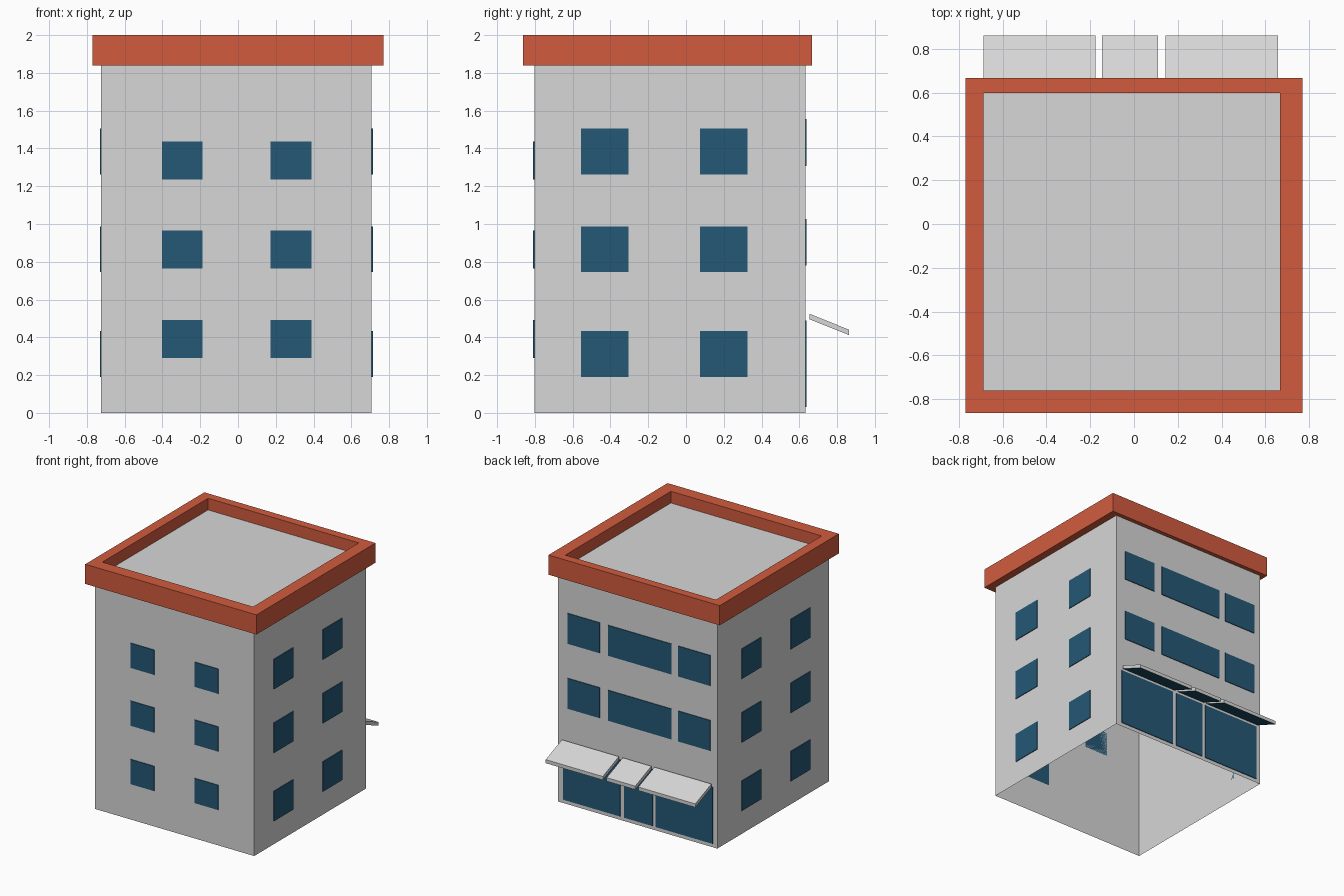
import bpy, bmesh

if "Cube" in bpy.data.objects:
    bpy.data.objects.remove(bpy.data.objects["Cube"])


def material(name, rgb):
    m = bpy.data.materials.new(name)
    m.diffuse_color = (*rgb, 1)
    m.use_nodes = True
    m.node_tree.nodes["Principled BSDF"].inputs["Base Color"].default_value = m.diffuse_color
    return m


GREY = material("light_grey_plaster", (0.68, 0.68, 0.68))
RED = material("brick_red", (0.64, 0.105, 0.048))
BLUE = material("dark_blue_glass", (0.018, 0.098, 0.18))


def finish(name, bm, *mats):
    bmesh.ops.recalc_face_normals(bm, faces=bm.faces)
    mesh = bpy.data.meshes.new(name)
    bm.to_mesh(mesh)
    bm.free()
    for m in mats:
        mesh.materials.append(m)
    ob = bpy.data.objects.new(name, mesh)
    bpy.context.collection.objects.link(ob)
    return ob


def add_box(bm, xs, ys, zs):
    verts = bmesh.ops.create_cube(bm, size=1)["verts"]
    for v in verts:
        for i, (a, b) in enumerate((xs, ys, zs)):
            v.co[i] = a if v.co[i] < 0 else b


X0, X1, Y0, Y1 = -0.725, 0.708, -0.803, 0.633   # wall planes
T = 0.006                                      # glass plate thickness

# Walls and flat roof: a shell, open underneath
bm = bmesh.new()
add_box(bm, (X0, X1), (Y0, Y1), (0, 1.905))
bm.normal_update()
bmesh.ops.delete(bm, geom=[f for f in bm.faces if f.normal.z < -0.5], context="FACES_ONLY")
finish("building_walls", bm, GREY)

# Parapet: square ring around the roof
bm = bmesh.new()
rings = []
for z in (1.84, 2.0):
    for x0, x1, y0, y1 in ((-0.77, 0.77, -0.863, 0.667), (-0.688, 0.668, -0.76, 0.598)):
        rings.append([bm.verts.new((x, y, z)) for x, y in ((x0, y0), (x1, y0), (x1, y1), (x0, y1))])
lo_out, lo_in, hi_out, hi_in = rings
for a, b in ((lo_out, hi_out), (hi_out, hi_in), (hi_in, lo_in), (lo_in, lo_out)):
    for i in range(4):
        j = (i + 1) % 4
        bm.faces.new((a[i], a[j], b[j], b[i]))
finish("roof_parapet", bm, RED)

# Front windows
bm = bmesh.new()
for xs in ((-0.402, -0.188), (0.173, 0.388)):
    for z in (0.29, 0.765, 1.235):
        add_box(bm, xs, (Y0 - T, Y0), (z, z + 0.201))
finish("front_windows", bm, BLUE)

# Side windows
for name, xs in (("right_windows", (X1, X1 + T)), ("left_windows", (X0 - T, X0))):
    bm = bmesh.new()
    for ys in ((-0.557, -0.304), (0.075, 0.325)):
        for z in (0.19, 0.745, 1.263):
            add_box(bm, xs, ys, (z, z + 0.243))
    finish(name, bm, BLUE)

# Back upper windows
bm = bmesh.new()
for xs in ((0.33, 0.62), (-0.315, 0.255), (-0.665, -0.375)):
    for z in (0.78, 1.308):
        add_box(bm, xs, (Y1, Y1 + T), (z, z + 0.247))
finish("back_windows", bm, BLUE)

# Shop front panes, each with a sloping awning that is blue underneath
for name, x0, x1 in (("left", 0.145, 0.658), ("door", -0.147, 0.11), ("right", -0.687, -0.175)):
    bm = bmesh.new()
    add_box(bm, (x0, x1), (Y1, Y1 + T), (0.03, 0.49))
    finish("shop_pane_" + name, bm, BLUE)

    bm = bmesh.new()
    profile = ((0.655, 0.495), (0.862, 0.412), (0.862, 0.441), (0.655, 0.524))
    side = bm.faces.new([bm.verts.new((x0, y, z)) for y, z in profile])
    ext = bmesh.ops.extrude_face_region(bm, geom=[side], use_keep_orig=True)
    moved = [g for g in ext["geom"] if isinstance(g, bmesh.types.BMVert)]
    bmesh.ops.translate(bm, verts=moved, vec=(x1 - x0, 0, 0))
    awning = finish("awning_" + name, bm, GREY, BLUE)
    for p in awning.data.polygons:
        p.material_index = 1 if p.normal.z < -0.5 else 0
